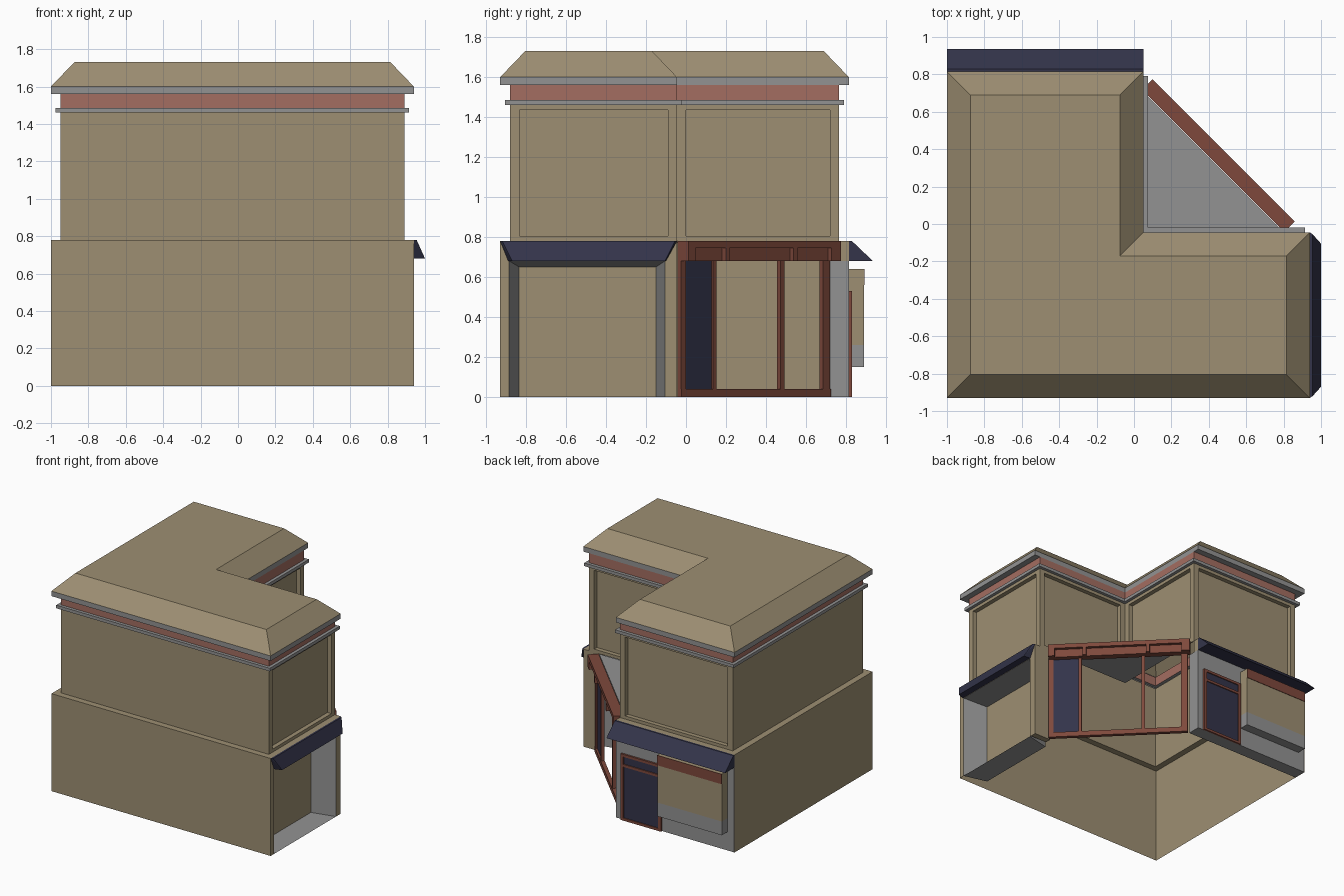
import bpy, bmesh
from mathutils import Matrix, Vector

cube = bpy.data.objects.get("Cube")
if cube:
    bpy.data.objects.remove(cube)


def material(name, rgb):
    m = bpy.data.materials.new(name)
    m.use_nodes = True
    m.diffuse_color = (*rgb, 1)
    m.node_tree.nodes["Principled BSDF"].inputs["Base Color"].default_value = (*rgb, 1)
    return m


TAN = material("tan plaster", (0.34, 0.275, 0.17))
GREY = material("grey stone", (0.29, 0.29, 0.29))
PINK = material("faded red frieze", (0.37, 0.155, 0.12))
BROWN = material("red brown wood", (0.21, 0.066, 0.045))
NAVY = material("dark navy", (0.033, 0.034, 0.068))


def finish(bm, name, mats):
    me = bpy.data.meshes.new(name)
    bm.to_mesh(me)
    bm.free()
    for m in mats:
        me.materials.append(m)
    ob = bpy.data.objects.new(name, me)
    bpy.context.collection.objects.link(ob)
    return ob


def hull(name, points, mat):
    bm = bmesh.new()
    for p in points:
        bm.verts.new(p)
    bmesh.ops.convex_hull(bm, input=bm.verts)
    bmesh.ops.dissolve_limit(bm, angle_limit=0.01, verts=bm.verts, edges=bm.edges)
    bmesh.ops.recalc_face_normals(bm, faces=bm.faces)
    return finish(bm, name, [mat])


def box(name, xs, ys, zs, mat, matrix=Matrix()):
    return hull(name, [matrix @ Vector((x, y, z)) for x in xs for y in ys for z in zs], mat)


# L-shaped shell, lofted through rings; o insets the outer sides, n the inner corner
X0, X1, Y0, Y1, NX, NY = -1, 0.94, -0.93, 0.815, 0.05, -0.045
FRONT, RIGHT, NOTCH_Y, NOTCH_X, BACK, LEFT = range(6)


def ring(bm, o, n, z):
    a, b, c, d, e, f = X0 + o, X1 - o, Y0 + o, Y1 - o, NX - n, NY - n
    return [bm.verts.new((x, y, z)) for x, y in
            ((a, c), (b, c), (b, f), (e, f), (e, d), (a, d))]


LEVELS = [(0, 0, 0), (0, 0, 0.78), (0.05, 0, 0.78), (0.05, 0, 1.46),
          (0.025, -0.025, 1.46), (0.025, -0.025, 1.485), (0.05, 0, 1.485),
          (0.05, 0, 1.56), (0, 0, 1.56), (0, 0, 1.6), (0.125, 0.125, 1.73)]
LEVEL_MATS = [0, 0, 0, 1, 1, 1, 2, 1, 1, 0]

bm = bmesh.new()
rings = [ring(bm, *lv) for lv in LEVELS]
panels = []
for i, (lo, hi) in enumerate(zip(rings, rings[1:])):
    for side in range(6):
        if i == 0 and side not in (FRONT, LEFT):
            continue
        j = (side + 1) % 6
        f = bm.faces.new((lo[side], lo[j], hi[j], hi[side]))
        f.material_index = LEVEL_MATS[i]
        if f.calc_area() < 1e-5:
            bm.faces.remove(f)
        elif i == 2 and side in (RIGHT, NOTCH_Y, NOTCH_X, BACK):
            panels.append(f)
bm.faces.new(rings[-1])

# Recessed upper wall panels
bm.normal_update()
for f in panels:
    bmesh.ops.inset_individual(bm, faces=[f], thickness=0.05)
    c = f.calc_center_median()
    for v in f.verts:
        d = v.co - c
        v.co = c + Vector((d.x * 0.973, d.y * 0.973, d.z * 1.034))
    f.normal_update()
    move = -0.035 * f.normal
    inner = bmesh.ops.extrude_face_region(bm, geom=[f])["geom"]
    bmesh.ops.translate(bm, verts=[g for g in inner if isinstance(g, bmesh.types.BMVert)], vec=move)
    if f.is_valid:
        bm.faces.remove(f)
finish(bm, "building_shell", [TAN, GREY, PINK])

# Ground floor alcove in the right end wall
bm = bmesh.new()


def arch(x, y0, y1, z):
    return [bm.verts.new(p) for p in ((x, y0, 0), (x, y0, z), (x, y1, z), (x, y1, 0))]


outer = arch(X1, Y0, NY, 0.78)
mouth = arch(X1, -0.885, -0.105, 0.68)
back = arch(0.75, -0.835, -0.15, 0.65)
for k in range(3):
    bm.faces.new((outer[k], outer[k + 1], mouth[k + 1], mouth[k]))
    bm.faces.new((mouth[k], mouth[k + 1], back[k + 1], back[k])).material_index = 1
bm.faces.new(back[::-1])
bm.faces.new((mouth[0], back[0], back[3], mouth[3])).material_index = 1
finish(bm, "right_alcove", [TAN, GREY])
box("shop_corner_pillar", (0.79, X1 - 0.002), (NY - 0.05, NY), (0, 0.78), TAN)

# Back ground floor wall
box("back_wall", (X0 + 0.003, NX), (0.71, Y1), (0, 0.68), GREY)
box("back_wall_lintel", (X0 + 0.003, NX), (0.765, Y1), (0.68, 0.78), TAN)

# Awnings
hull("right_awning", [(X1, Y0, 0.78), (X1, NY, 0.78), (0.955, Y0 + 0.01, 0.78),
                      (0.955, NY - 0.01, 0.78), (1, -0.87, 0.68), (1, -0.105, 0.68),
                      (X1 + 0.002, -0.89, 0.68), (X1 + 0.002, -0.1, 0.68)], NAVY)
hull("back_awning", [(x, y, z) for x in (X0, NX) for y, z in
                     ((Y1, 0.78), (0.83, 0.78), (0.935, 0.68), (Y1, 0.68))], NAVY)

# Back door
for name, xs, zs in (("left", (-0.025, 0), (0, 0.53)), ("right", (-0.36, -0.335), (0, 0.53)),
                     ("top", (-0.335, -0.025), (0.51, 0.53)), ("bar", (-0.335, -0.025), (0.43, 0.45)),
                     ("sill", (-0.335, -0.025), (0, 0.02))):
    box("back_door_frame_" + name, xs, (Y1, 0.83), zs, BROWN)
box("back_door_glass", (-0.335, -0.025), (Y1, 0.822), (0.02, 0.51), NAVY)

# Back display window bay
box("bay_base", (-0.94, -0.37), (Y1, 0.89), (0.15, 0.26), GREY)
box("bay_body", (-0.94, -0.37), (Y1, 0.89), (0.26, 0.64), TAN)
box("bay_sign_band", (-0.94, -0.37), (0.89, 0.894), (0.56, 0.64), BROWN)

# Diagonal shop front: local x runs along it, local y points outwards
s = 0.5 ** 0.5
DIAG = Matrix(((s, s, 0, 0.043), (-s, s, 0, 0.718), (0, 0, 1, 0), (0, 0, 0, 1)))
END = 1.076
box("shop_beam", (0, END), (0, 0.055), (0.68, 0.78), BROWN, DIAG)
box("shop_beam_cap", (0, END), (0.055, 0.08), (0.745, 0.78), BROWN, DIAG)
for k, us in enumerate(((0, 0.064), (0.305, 0.333), (0.786, 0.814), (1.027, END))):
    box(f"shop_beam_divider_{k}", us, (0.055, 0.08), (0.68, 0.745), BROWN, DIAG)
for k, us in enumerate(((0.02, 0.07), (0.345, 0.37), (0.825, 0.85), (1.04, END))):
    box(f"shop_post_{k}", us, (0, 0.025), (0.04, 0.68), BROWN, DIAG)
box("shop_bottom_rail", (0.02, END), (0, 0.03), (0, 0.04), BROWN, DIAG)
box("shop_door", (0.85, 1.04), (0.005, 0.015), (0.04, 0.68), NAVY, DIAG)

# Flat roof over the shop corner
hull("shop_roof", [(x, y, z) for x, y in ((NX, NY), (0.8, NY), (NX, 0.705))
                   for z in (0.77, 0.778)], GREY)
